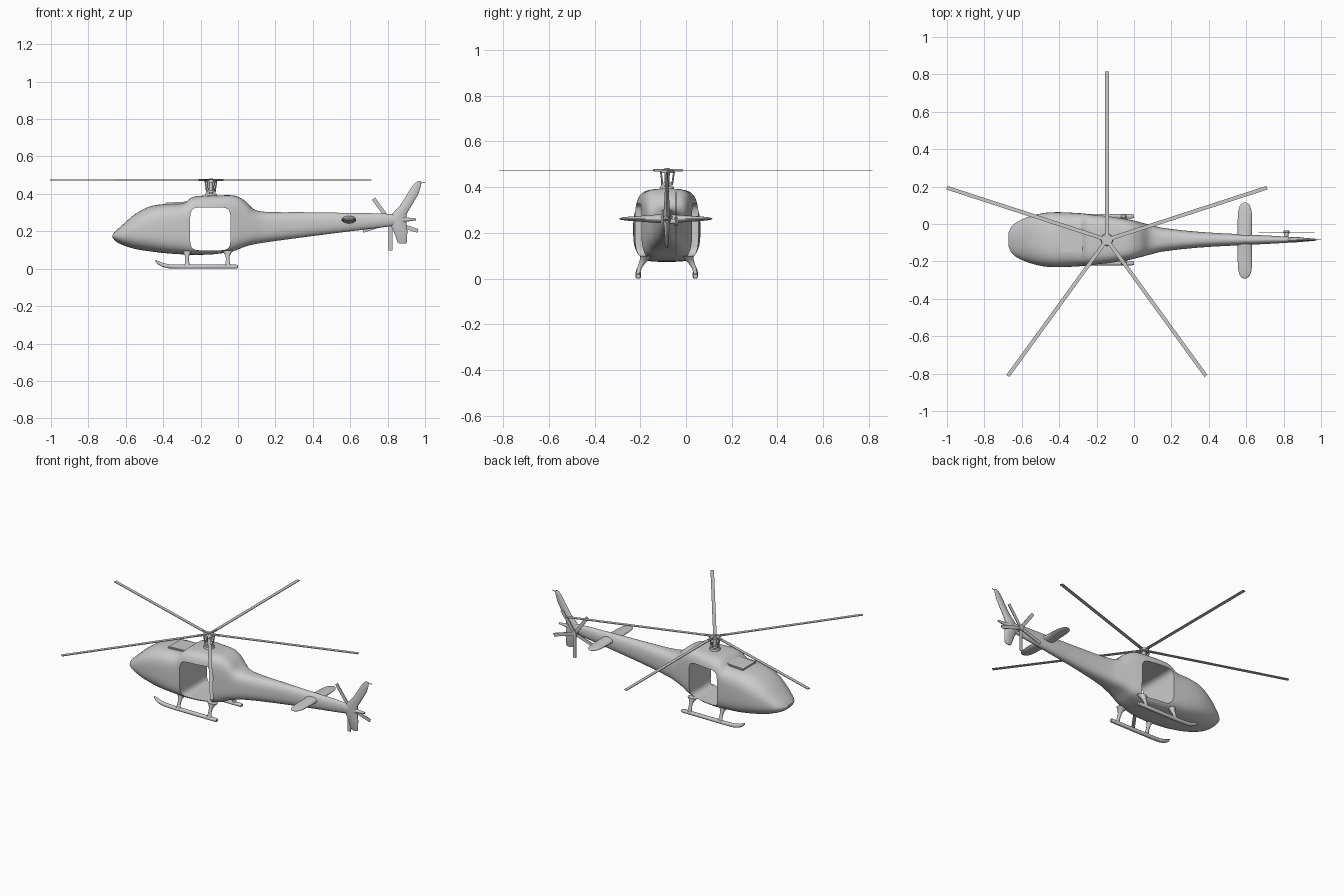
import bpy, bmesh, math
from mathutils import Vector, Matrix

if "Cube" in bpy.data.objects:
    bpy.data.objects.remove(bpy.data.objects["Cube"])

YC = -0.084            # centre line of the aircraft
HUB = (-0.145, YC)     # main rotor axis
grey = bpy.data.materials.new("light_grey")
grey.diffuse_color = (0.6, 0.6, 0.6, 1)
grey.use_nodes = True
grey.node_tree.nodes["Principled BSDF"].inputs["Base Color"].default_value = grey.diffuse_color


def finish(name, bm):
    bmesh.ops.recalc_face_normals(bm, faces=bm.faces)
    me = bpy.data.meshes.new(name)
    bm.to_mesh(me)
    bm.free()
    me.materials.append(grey)
    ob = bpy.data.objects.new(name, me)
    bpy.context.collection.objects.link(ob)
    return ob


def loft(name, rings):
    bm = bmesh.new()
    vr = [[bm.verts.new(p) for p in r] for r in rings]
    n = len(rings[0])
    for a, b in zip(vr, vr[1:]):
        for i in range(n):
            j = (i + 1) % n
            bm.faces.new((a[i], a[j], b[j], b[i]))
    bm.faces.new(vr[0])
    bm.faces.new(vr[-1])
    return finish(name, bm)


def oval(rx, ry, e=2.0, n=24):
    out = []
    for i in range(n):
        t = 2 * math.pi * (i + 0.5) / n
        c, s = math.cos(t), math.sin(t)
        out.append((rx * math.copysign(abs(c) ** (2 / e), c),
                    ry * math.copysign(abs(s) ** (2 / e), s)))
    return out


def box(name, size, mat, bevel=0.0):
    bm = bmesh.new()
    bmesh.ops.create_cube(bm, size=1)
    bmesh.ops.scale(bm, vec=size, verts=bm.verts)
    if bevel:
        bmesh.ops.bevel(bm, geom=bm.edges[:], offset=bevel, segments=2, affect='EDGES')
    bmesh.ops.transform(bm, matrix=mat, verts=bm.verts)
    return finish(name, bm)


def rod(name, a, b, r1, r2=None, n=16):
    a, b = Vector(a), Vector(b)
    d = b - a
    bm = bmesh.new()
    bmesh.ops.create_cone(bm, cap_ends=True, segments=n, radius1=r1,
                          radius2=r1 if r2 is None else r2, depth=d.length)
    m = Matrix.Translation((a + b) / 2) @ d.to_track_quat('Z', 'Y').to_matrix().to_4x4()
    bmesh.ops.transform(bm, matrix=m, verts=bm.verts)
    return finish(name, bm)


def smooth_keys(keys, steps):
    # cubic interpolation through the key sections
    def slope(i, k):
        a, b = keys[max(i - 1, 0)], keys[min(i + 1, len(keys) - 1)]
        return (b[k] - a[k]) / (b[0] - a[0])
    out = []
    for i in range(len(keys) - 1):
        p, q = keys[i], keys[i + 1]
        h = q[0] - p[0]
        for s in range(steps):
            t = s / steps
            row = [p[0] + h * t]
            for k in range(1, len(p)):
                row.append((2*t**3 - 3*t*t + 1) * p[k] + (t**3 - 2*t*t + t) * h * slope(i, k)
                           + (3*t*t - 2*t**3) * q[k] + (t**3 - t*t) * h * slope(i + 1, k))
            out.append(row)
    return out + [list(keys[-1])]


# fuselage and tail boom: x, bottom, top, half width, squareness
body = [(-0.672, .168, .180, .035, 2), (-0.655, .147, .200, .070, 2.1), (-0.62, .128, .232, .098, 2.3),
        (-0.553, .106, .290, .126, 2.6), (-0.473, .093, .332, .144, 3.0), (-0.39, .083, .346, .147, 3.4),
        (-0.29, .076, .351, .142, 3.8), (-0.25, .074, .380, .139, 4.2), (-0.20, .074, .390, .135, 4.4),
        (-0.12, .078, .391, .126, 4.4), (-0.02, .095, .391, .107, 4.2), (0.035, .117, .365, .093, 3.8),
        (0.085, .130, .318, .080, 3.2), (0.15, .141, .304, .064, 2.8), (0.35, .168, .302, .042, 2.4),
        (0.6, .200, .298, .028, 2.2), (0.81, .226, .293, .017, 2), (0.90, .245, .278, .009, 2)]
rings = []
for x, zb, zt, w, e in smooth_keys(body, 4):
    rings.append([(x, YC + u, (zb + zt) / 2 + v) for u, v in oval(w, (zt - zb) / 2, e, 48)])
fuselage = loft("fuselage", rings)

# open doorway through the cabin
cutter = loft("doorway_cutter", [[(-0.148 + u, y, 0.213 + v) for u, v in oval(.108, .115, 6, 48)]
                                 for y in (YC - 0.3, YC + 0.3)])
cutter.hide_render = True
mod = fuselage.modifiers.new("doorway", 'BOOLEAN')
mod.object, mod.operation, mod.solver = cutter, 'DIFFERENCE', 'EXACT'
bpy.context.view_layer.update()
dg = bpy.context.evaluated_depsgraph_get()
cut_mesh = bpy.data.meshes.new_from_object(fuselage.evaluated_get(dg))
fuselage.modifiers.clear()
fuselage.data = cut_mesh
bpy.data.objects.remove(cutter)

# raised roof hatch in front of the engine cowling
box("roof_hatch", (0.12, 0.13, 0.014),
    Matrix.Translation((-0.33, YC, 0.349)) @ Matrix.Rotation(-0.05, 4, 'Y'), 0.004)

# landing gear
for side, label in ((-1, "near"), (1, "far")):
    for x, end in ((-0.272, "front"), (-0.055, "rear")):
        leg = [(.010, .126, .024, .009), (.026, .125, .013, .009), (.045, .120, .010, .010),
               (.068, .108, .011, .014), (.084, .098, .020, .020), (.098, .092, .034, .024)]
        loft(f"{end}_leg_{label}", [[(x + u, YC + side * y + v, z) for u, v in oval(rx, ry, 2, 16)]
                                    for z, y, rx, ry in leg])
    path = [(-.44, .042, .006), (-.43, .033, .009), (-.405, .021, .011), (-.37, .013, .011),
            (-.3, .011, .011), (-.01, .011, .011), (0, .011, .008)]
    loft(f"skid_{label}", [[(x, YC + side * .125 + u, z + v) for u, v in oval(r * 1.1, r, 2.5, 16)]
                           for x, z, r in path])

# main rotor head
hx, hy = HUB
rod("mast", (hx, hy, .38), (hx, hy, .483), .011)
rod("mast_base", (hx, hy, .38), (hx, hy, .402), .036, .030, 24)
rod("swashplate", (hx, hy, .408), (hx, hy, .420), .026, n=24)
rod("rotor_hub", (hx, hy, .462), (hx, hy, .476), .030, n=24)
for i in range(5):
    a = math.radians(90 + 72 * i)
    c, s = math.cos(a), math.sin(a)
    rod(f"pitch_link_{i+1}", (hx + .023 * c, hy + .023 * s, .41),
        (hx + .032 * c, hy + .032 * s, .468), .004, n=8)
    spin = Matrix.Translation((hx, hy, .474)) @ Matrix.Rotation(a, 4, 'Z')
    box(f"main_blade_{i+1}", (.885, .020, .004), spin @ Matrix.Translation((.4575, 0, 0)))
    box(f"blade_grip_{i+1}", (.06, .014, .010), spin @ Matrix.Translation((.04, 0, 0)), .002)

# horizontal stabiliser with rounded tips
rings = []
for i in range(25):
    f = -1 + i / 12
    f = math.copysign(1 - (1 - abs(f)) ** 1.6, f) * 0.9995
    k = max(0.02, (1 - abs(f) ** 7)) ** 0.5
    th = (0.009 + 0.013 * (1 - abs(f)) ** 1.5) * k
    rings.append([(.593 + u, YC - .004 + .204 * f, .262 + v) for u, v in oval(.039 * k, th, 2, 24)])
loft("stabiliser", rings)

# vertical tail fin: height, leading x, trailing x, half thickness
fin = [(.134, .862, .896, .003), (.142, .853, .903, .006), (.20, .832, .906, .010), (.25, .805, .900, .015),
       (.295, .825, .903, .014), (.34, .868, .930, .011), (.40, .905, .965, .008),
       (.445, .935, .979, .006), (.462, .950, .980, .004), (.468, .962, .977, .002)]
loft("tail_fin", [[((a + b) / 2 + u, YC + v, z) for u, v in oval((b - a) / 2, t, 1.8, 24)]
                  for z, a, b, t in fin])
rod("fin_antenna", (.965, YC, .455), (1.0, YC, .462), .002, n=8)
rod("tail_cone", (.88, YC, .262), (.952, YC, .264), .014, .005)

# tail rotor
tx, ty, tz = .815, -.044, .25
rod("tail_rotor_shaft", (tx, YC, tz), (tx, ty, tz), .011)
rod("tail_rotor_hub", (tx, ty - .008, tz), (tx, ty + .008, tz), .017)
for i in range(5):
    m = (Matrix.Translation((tx, ty, tz)) @ Matrix.Rotation(math.radians(90 + 72 * i), 4, 'Y')
         @ Matrix.Translation((.08, 0, 0)))
    box(f"tail_blade_{i+1}", (.148, .004, .021), m)

# smooth shading with sharp edges kept
for ob in bpy.context.collection.objects:
    ob.select_set(True)
    bpy.context.view_layer.objects.active = ob
bpy.ops.object.shade_smooth_by_angle(angle=math.radians(35))
